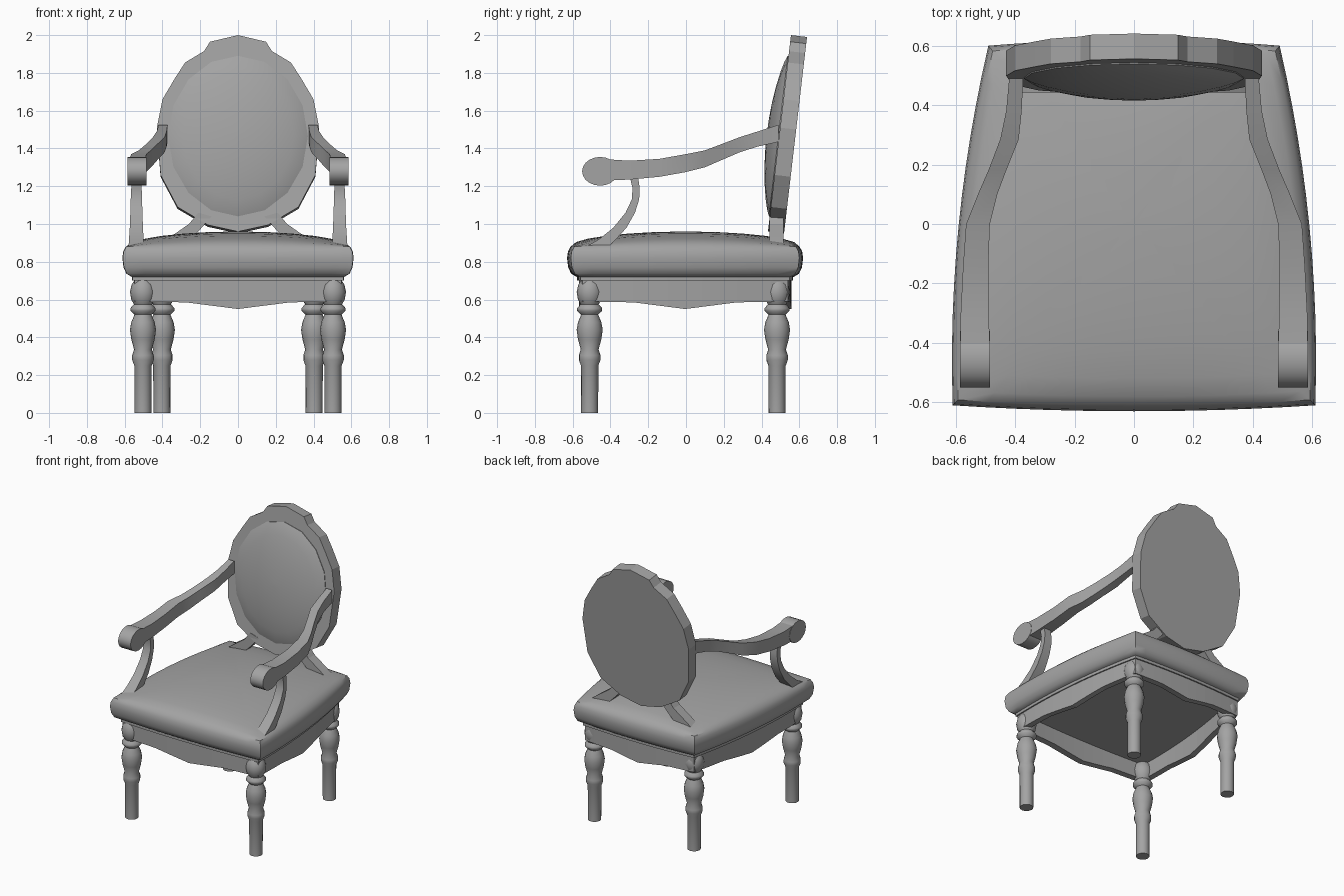
import bpy, bmesh, math

cube = bpy.data.objects.get("Cube")
if cube:
    bpy.data.objects.remove(cube, do_unlink=True)

grey = bpy.data.materials.new("plain grey")
grey.use_nodes = True
colour = (0.37, 0.37, 0.37, 1)
grey.diffuse_color = colour
for node in grey.node_tree.nodes:
    if node.type == "BSDF_PRINCIPLED":
        node.inputs["Base Color"].default_value = colour


def loft(name, rings, smooth=None, closed=False):
    """Skin equal-length point rings; cap the ends, or join last to first."""
    bm = bmesh.new()
    loops = [[bm.verts.new(p) for p in ring] for ring in rings]
    pairs = list(zip(loops, loops[1:]))
    if closed:
        pairs.append((loops[-1], loops[0]))
    else:
        bm.faces.new(loops[0])
        bm.faces.new(loops[-1])
    n = len(loops[0])
    for a, b in pairs:
        for i in range(n):
            j = (i + 1) % n
            bm.faces.new((a[i], a[j], b[j], b[i]))
    bmesh.ops.recalc_face_normals(bm, faces=bm.faces)
    mesh = bpy.data.meshes.new(name)
    bm.to_mesh(mesh)
    bm.free()
    mesh.materials.append(grey)
    obj = bpy.data.objects.new(name, mesh)
    bpy.context.collection.objects.link(obj)
    if smooth:
        bpy.ops.object.select_all(action="DESELECT")
        obj.select_set(True)
        bpy.context.view_layer.objects.active = obj
        bpy.ops.object.shade_smooth_by_angle(angle=math.radians(smooth))
    return obj


# Seat plan: a bowed trapezoid, walked around its four sides
STEPS = 12
side = [-1 + 2 * i / STEPS for i in range(STEPS)]
PLAN = ([(t, -1) for t in side] + [(1, t) for t in side]
        + [(-t, 1) for t in side] + [(-1, -t) for t in side])


def seat_ring(scale, height):
    ring = []
    for u, v in PLAN:
        x = u * (0.59 - 0.06 * v - 0.04 * v * v)
        y = -0.005 + v * (0.605 + 0.02 * (1 - u * u))
        ring.append((x * scale, y * scale, height(u, v)))
    return ring


def level(z):
    return lambda u, v: z


def dome(s):
    return lambda u, v: 0.88 + 0.08 * math.sqrt((1 - (s * u) ** 2) * (1 - (s * v) ** 2))


# Cushion: rounded edge, then domed top
rings = [seat_ring(s, level(z)) for s, z in
         [(0.92, 0.72), (0.965, 0.737), (0.99, 0.77), (1, 0.82), (0.992, 0.855)]]
rings += [seat_ring(0.97 * s, dome(s)) for s in (1, 0.95, 0.85, 0.7, 0.5, 0.3, 0.1, 0.02)]
loft("seat_cushion", rings, 40)

# Rim under the cushion and shaped apron
loft("seat_rim", [seat_ring(0.915, level(0.70)), seat_ring(0.915, level(0.722))])


def apron_edge(u, v):
    t = abs(u) if abs(v) == 1 else abs(v)
    return 0.55 + 0.07 * t if t < 0.5 else 0.585 + 0.01 * (t - 0.5)


loft("apron", [seat_ring(0.90, level(0.705)), seat_ring(0.90, apron_edge),
               seat_ring(0.83, apron_edge), seat_ring(0.83, level(0.705))], closed=True)

# Oval back, leaning backwards
LEAN = 0.117


def on_back(x, z, depth):
    return (x, 0.434 + LEAN * (z - 0.96) + depth, z - LEAN * depth)


half = [(0, 2.0), (0.148, 1.965), (0.18, 1.915), (0.28, 1.855), (0.335, 1.77), (0.40, 1.66),
        (0.43, 1.51), (0.41, 1.26), (0.32, 1.09), (0.16, 0.995), (0, 0.96)]
oval = half + [(-x, z) for x, z in half[-2:0:-1]]
loft("back_frame", [[on_back(x, z, d) for x, z in oval] for d in (0, 0.085)])

# Domed pad on the front of the back
SIDES = 16
rings = []
for s in (1, 0.93, 0.8, 0.6, 0.4, 0.2, 0.03):
    bulge = -0.004 - 0.062 * (1 - s * s) ** 0.8
    rings.append([on_back(0.37 * s * math.sin(math.tau * i / SIDES),
                          1.465 + 0.425 * s * math.cos(math.tau * i / SIDES), bulge)
                  for i in range(SIDES)])
rings.insert(0, [(x, y + 0.02, z) for x, y, z in rings[0]])
loft("back_pad", rings, 40)

# Turned leg profile: radius, height
LEG = [(0.045, 0), (0.046, 0.25), (0.057, 0.28), (0.057, 0.305), (0.047, 0.335),
       (0.062, 0.39), (0.069, 0.44), (0.062, 0.48), (0.045, 0.52), (0.066, 0.54),
       (0.066, 0.555), (0.048, 0.575), (0.062, 0.60), (0.069, 0.64), (0.06, 0.68), (0.045, 0.702)]


def leg(name, x, y):
    loft(name, [[(x + r * math.cos(math.tau * i / 16), y + r * math.sin(math.tau * i / 16), z)
                 for i in range(16)] for r, z in LEG], 50)


# Arm sections: y, top, bottom, outer x, inner x
ARM = [(-0.46, 1.345, 1.23, 0.585, 0.485), (-0.30, 1.335, 1.235, 0.583, 0.488),
       (-0.14, 1.345, 1.25, 0.575, 0.49), (0, 1.37, 1.275, 0.565, 0.485),
       (0.10, 1.39, 1.30, 0.525, 0.46), (0.18, 1.42, 1.335, 0.49, 0.43),
       (0.285, 1.46, 1.38, 0.45, 0.388), (0.38, 1.49, 1.41, 0.43, 0.378),
       (0.49, 1.525, 1.435, 0.42, 0.373)]
# Arm post sections: z, front y, back y, outer x, inner x
POST = [(1.26, -0.30, -0.255, 0.565, 0.51), (1.19, -0.283, -0.245, 0.565, 0.51),
        (1.13, -0.287, -0.248, 0.568, 0.508), (1.06, -0.32, -0.27, 0.57, 0.506),
        (0.98, -0.385, -0.315, 0.573, 0.503), (0.92, -0.46, -0.37, 0.577, 0.50),
        (0.87, -0.545, -0.42, 0.58, 0.50)]
STRUT = [(0.14, 1.04), (0.21, 1.06), (0.26, 1.0), (0.36, 0.93), (0.40, 0.90),
         (0.34, 0.87), (0.27, 0.90), (0.21, 0.96)]

for label, m in (("left", 1), ("right", -1)):
    leg("front_leg_" + label, m * 0.503, -0.51)
    leg("back_leg_" + label, m * 0.403, 0.482)
    loft("arm_" + label, [[(m * o, y, t), (m * i, y, t), (m * i, y, b), (m * o, y, b)]
                          for y, t, b, o, i in ARM], 30)
    # Rounded scroll at the front of the arm
    loft("arm_scroll_" + label,
         [[(m * x, -0.455 + 0.095 * math.cos(math.tau * k / 20),
            1.279 + 0.076 * math.sin(math.tau * k / 20)) for k in range(20)]
          for x in (0.485, 0.586)], 30)
    loft("arm_post_" + label, [[(m * o, f, z), (m * i, f, z), (m * i, k, z), (m * o, k, z)]
                               for z, f, k, o, i in POST], 35)
    # Splayed strut joining the back to the seat
    loft("back_strut_" + label, [[(m * x, y, z) for x, z in STRUT] for y in (0.442, 0.515)])
